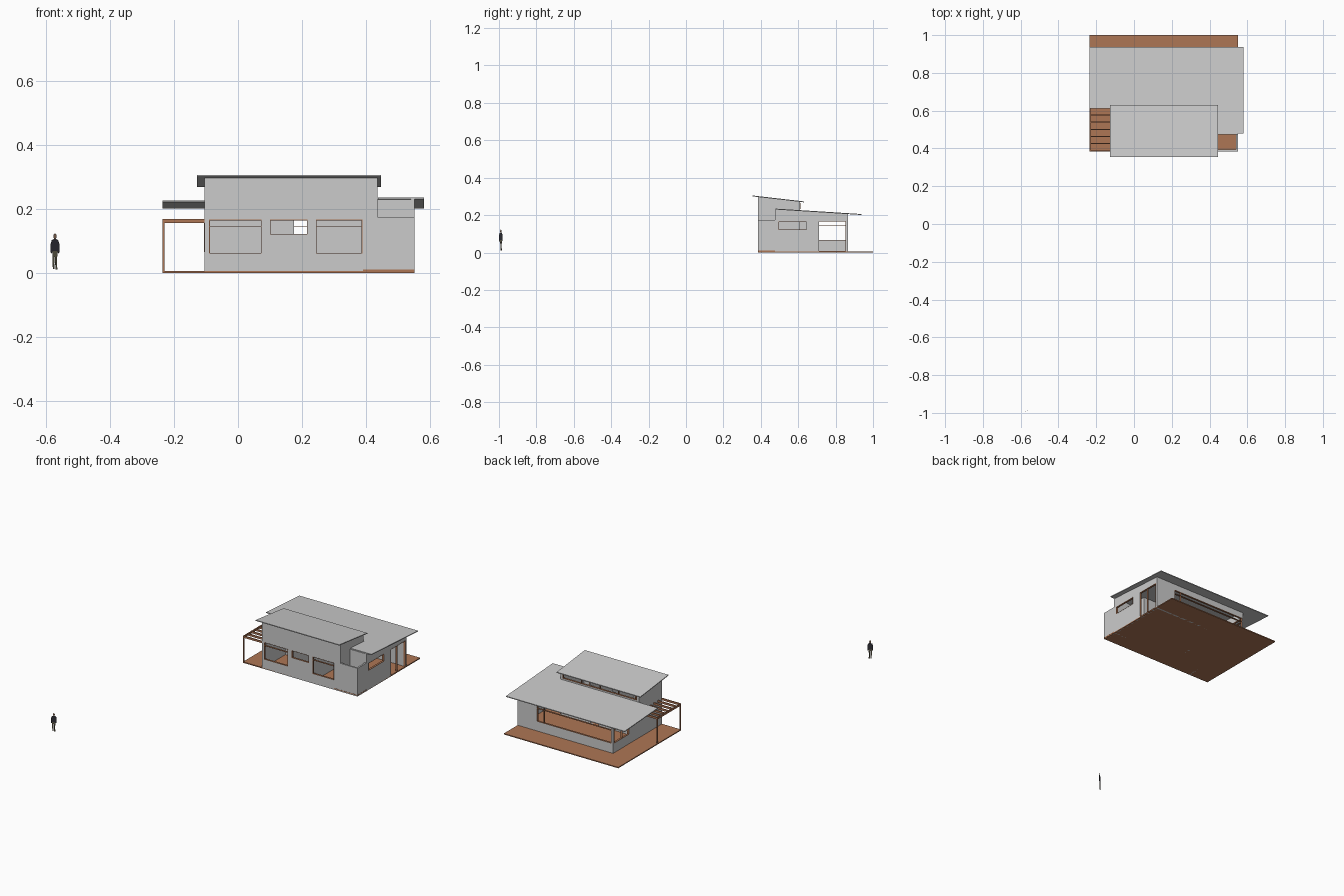
import bpy, math

if "Cube" in bpy.data.objects:
    bpy.data.objects.remove(bpy.data.objects["Cube"])

def material(name, rgb):
    m = bpy.data.materials.new(name)
    m.diffuse_color = (*rgb, 1)
    m.use_nodes = True
    m.node_tree.nodes["Principled BSDF"].inputs["Base Color"].default_value = m.diffuse_color
    return m

WOOD = material("wood", (0.42, 0.18, 0.09))
DARK = material("dark_cloth", (0.03, 0.03, 0.04))
OLIVE = material("olive_cloth", (0.12, 0.11, 0.07))
SKIN = material("skin", (0.25, 0.15, 0.1))

def rect(a0, a1, z0, z1):
    return [(a0, z0), (a1, z0), (a1, z1), (a0, z1)]

def panel(name, outline, holes, loc, turn, thick, mat=None):
    """Upright extruded outline with holes; turn is the angle of its run about z."""
    cu = bpy.data.curves.new(name, 'CURVE')
    cu.dimensions = '2D'
    cu.fill_mode = 'BOTH'
    cu.extrude = thick / 2
    for pts in [outline] + holes:
        sp = cu.splines.new('POLY')
        sp.points.add(len(pts) - 1)
        for p, (a, b) in zip(sp.points, pts):
            p.co = (a, b, 0, 1)
        sp.use_cyclic_u = True
    tmp = bpy.data.objects.new(name + "_tmp", cu)
    bpy.context.collection.objects.link(tmp)
    dg = bpy.context.evaluated_depsgraph_get()
    me = bpy.data.meshes.new_from_object(tmp.evaluated_get(dg))
    bpy.data.objects.remove(tmp)
    me.name = name
    for p in me.polygons:
        p.use_smooth = False
    ob = bpy.data.objects.new(name, me)
    ob.location = loc
    ob.rotation_euler = (math.pi / 2, 0, turn)
    bpy.context.collection.objects.link(ob)
    me.materials.clear()
    if mat:
        me.materials.append(mat)
    return ob

def along_x(name, y, outline, holes=(), thick=0.01, mat=None):
    return panel(name, outline, list(holes), (0, y, 0), 0, thick, mat)

def along_y(name, x, outline, holes=(), thick=0.01, mat=None):
    return panel(name, outline, list(holes), (x, 0, 0), math.pi / 2, thick, mat)

def box(name, x0, x1, y0, y1, z0, z1, mat=None):
    return along_x(name, (y0 + y1) / 2, rect(x0, x1, z0, z1), (), y1 - y0, mat)

def frame(name, maker, pos, a0, a1, z0, z1, uprights=(), transoms=()):
    """Wooden window frame with mullions and transoms."""
    w = 0.002
    us, zs = [a0 + w / 2, *uprights, a1 - w / 2], [z0 + w / 2, *transoms, z1 - w / 2]
    panes = [rect(u + w / 2, v - w / 2, b + w / 2, t - w / 2)
             for u, v in zip(us, us[1:]) for b, t in zip(zs, zs[1:])]
    maker(name, pos, rect(a0, a1, z0, z1), panes, 0.012, WOOD)

def z_high(y):
    return 0.305 - 0.115 * (y - 0.355)

def z_low(y):
    return 0.235 - 0.063 * (y - 0.475)

T = 0.005  # roof thickness

# Deck and raised courtyard floor
box("deck", -0.235, 0.55, 0.385, 1.0, 0, 0.006, WOOD)
box("courtyard_floor", 0.39, 0.551, 0.384, 0.475, 0.006, 0.01, WOOD)

# Front wall with three windows and the low courtyard parapet
zf = z_high(0.385) - T
fronts = [(-0.09, 0.073, 0.06, 0.166), (0.1, 0.217, 0.12, 0.166), (0.243, 0.388, 0.06, 0.166)]
along_x("front_wall", 0.39,
        [(-0.105, 0), (0.55, 0), (0.55, 0.175), (0.435, 0.175), (0.435, zf), (-0.105, zf)],
        [rect(*f) for f in fronts])
for i, f in enumerate(fronts):
    frame(f"front_window_{i}", along_x, 0.39, *f, transoms=() if i == 1 else (0.145,))

# Right wall with strip window and doorway
along_y("right_wall", 0.545,
        [(0.385, 0), (0.865, 0), (0.865, z_low(0.865) - T), (0.475, z_low(0.475) - T),
         (0.475, 0.175), (0.385, 0.175)],
        [rect(0.495, 0.645, 0.12, 0.166), rect(0.71, 0.855, 0.006, 0.168)])
frame("right_window", along_y, 0.545, 0.495, 0.645, 0.12, 0.166)
frame("right_door_frame", along_y, 0.545, 0.71, 0.855, 0.006, 0.168, (0.775,))

# Left wall, tall at the front and low at the back
along_y("left_wall", -0.1,
        [(0.385, 0), (0.865, 0), (0.865, z_low(0.865) - T), (0.61, z_low(0.61) - T),
         (0.61, z_high(0.61) - T), (0.385, zf)],
        [rect(0.71, 0.855, 0.065, 0.168)])
frame("left_window", along_y, -0.1, 0.71, 0.855, 0.065, 0.168, (0.775,), (0.145,))

# Back wall with the long window
along_x("back_wall", 0.86, rect(-0.105, 0.55, 0, z_low(0.865) - T),
        [rect(-0.095, 0.417, 0.065, 0.168)])
frame("back_window", along_x, 0.86, -0.095, 0.417, 0.065, 0.168, (0.37,), (0.145,))

# Tall block side wall, rear wall with clerestory, courtyard wall
along_y("tall_side_wall", 0.43,
        [(0.385, 0), (0.61, 0), (0.61, z_high(0.61) - T), (0.385, zf)])
along_x("tall_back_wall", 0.605, rect(-0.105, 0.435, 0, z_high(0.61) - T),
        [rect(0.175, 0.23, 0.006, 0.168), rect(-0.09, 0.42, 0.234, 0.264)])
frame("clerestory", along_x, 0.605, -0.09, 0.42, 0.234, 0.264, (0.037, 0.165, 0.292))
along_x("courtyard_back_wall", 0.48, rect(0.435, 0.55, 0, z_low(0.485) - T))

# Room partitions
for i, x in enumerate((0.086, 0.235)):
    along_y(f"partition_{i}", x,
            [(0.39, 0), (0.605, 0), (0.605, z_high(0.605) - T), (0.39, z_high(0.39) - T)],
            thick=0.008)

# Sloping roofs
def roof(name, x0, x1, y0, y1, fz):
    along_y(name, (x0 + x1) / 2,
            [(y0, fz(y0) - T), (y1, fz(y1) - T), (y1, fz(y1)), (y0, fz(y0))], (), x1 - x0)

roof("high_roof", -0.128, 0.446, 0.355, 0.63, z_high)
roof("low_roof", -0.235, 0.58, 0.612, 0.937, z_low)
roof("low_roof_side", 0.436, 0.58, 0.478, 0.612, z_low)

# Pergola: posts, edge beam and rafters
for i, y in enumerate((0.388, 0.614)):
    box(f"pergola_post_{i}", -0.235, -0.229, y - 0.003, y + 0.003, 0.006, 0.156, WOOD)
box("pergola_beam", -0.235, -0.229, 0.385, 0.617, 0.155, 0.167, WOOD)
for i in range(7):
    y = 0.388 + i * 0.0377
    box(f"pergola_rafter_{i}", -0.235, -0.105, y - 0.003, y + 0.003, 0.156, 0.168, WOOD)

# Flat cut-out figure standing in front
def figure(name, pts, mat):
    panel(name, pts, [], (-0.571, -0.99, 0), math.radians(35), 0.0006, mat)

figure("figure_legs", [(-0.008, 0.012), (-0.002, 0.012), (-0.003, 0.03), (0, 0.06), (0.001, 0.03),
                       (0.002, 0.01), (0.009, 0.01), (0.007, 0.035), (0.01, 0.068), (-0.01, 0.068),
                       (-0.009, 0.035)], OLIVE)
figure("figure_torso", [(-0.01, 0.066), (0.01, 0.066), (0.012, 0.06), (0.0165, 0.064),
                        (0.0165, 0.09), (0.012, 0.102), (0.004, 0.106), (-0.004, 0.106),
                        (-0.012, 0.102), (-0.0165, 0.09), (-0.0165, 0.064), (-0.012, 0.06)], DARK)
figure("figure_head", [(0.006 * math.cos(a * math.pi / 5), 0.114 + 0.009 * math.sin(a * math.pi / 5))
                       for a in range(10)], SKIN)
